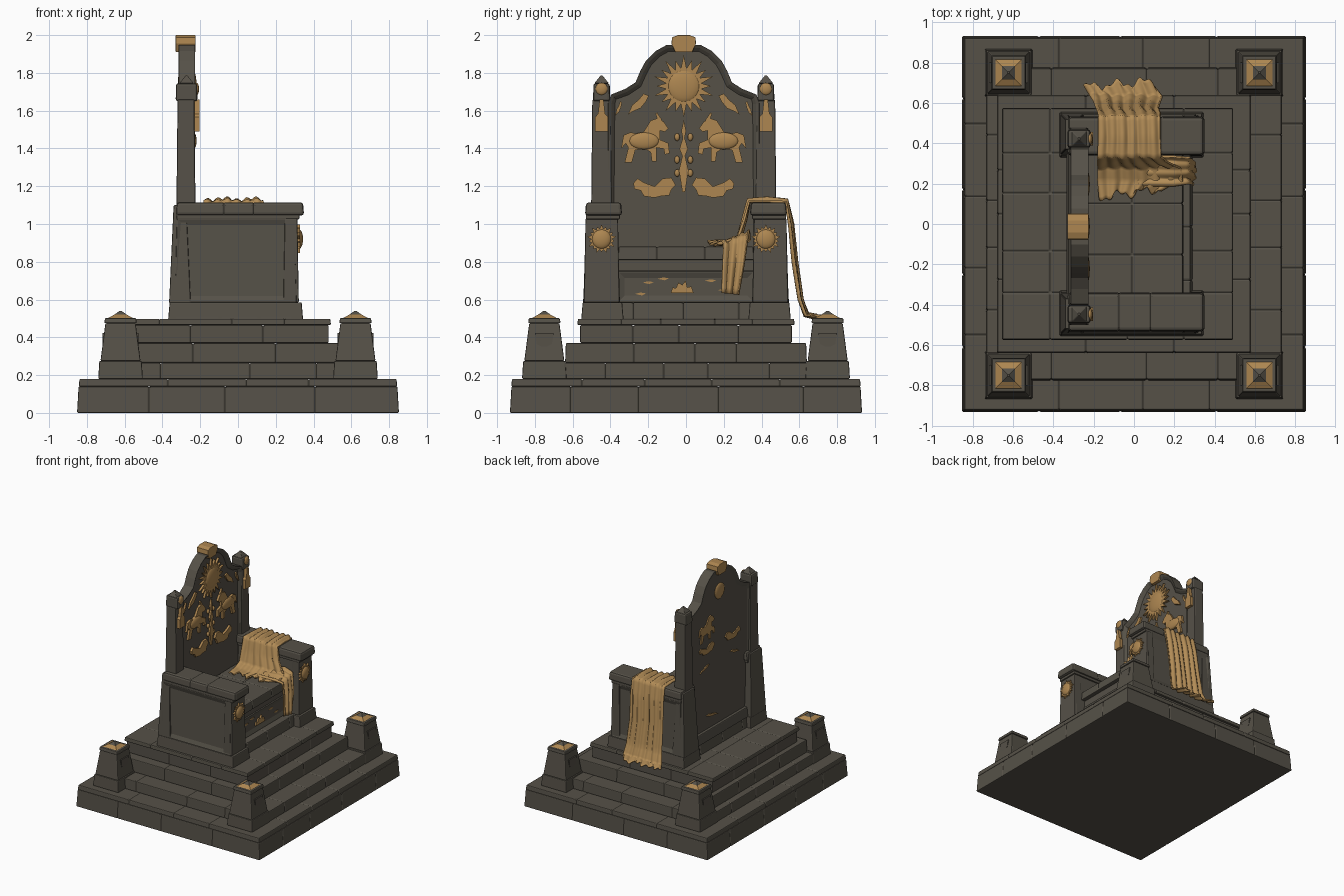
import bpy, bmesh, math, random
from mathutils import Vector, Matrix

if "Cube" in bpy.data.objects:
    bpy.data.objects.remove(bpy.data.objects["Cube"])
random.seed(4)

def material(name, rgb):
    m = bpy.data.materials.new(name)
    m.diffuse_color = (*rgb, 1)
    m.use_nodes = True
    m.node_tree.nodes["Principled BSDF"].inputs["Base Color"].default_value = m.diffuse_color
    return m

STONE = material("dark stone", (0.092, 0.082, 0.064))
GOLD = material("worn gold", (0.42, 0.24, 0.082))
CLOTH = material("ochre cloth", (0.45, 0.265, 0.095))

def finish(name, bm, mat, bevel=0, smooth=False):
    bmesh.ops.recalc_face_normals(bm, faces=bm.faces[:])
    me = bpy.data.meshes.new(name)
    bm.to_mesh(me)
    bm.free()
    me.materials.append(mat)
    for p in me.polygons:
        p.use_smooth = smooth
    ob = bpy.data.objects.new(name, me)
    bpy.context.collection.objects.link(ob)
    if bevel:
        b = ob.modifiers.new("worn edges", 'BEVEL')
        b.width, b.segments, b.limit_method = bevel, 2, 'ANGLE'
        b.angle_limit = math.radians(65)
    return ob

def stone(name, x0, x1, y0, y1, z0, z1, t=0, nx=0, ny=0, mat=STONE, bevel=0.006, panel=None):
    """Block with tapered top, pinched masonry seams and an optional sunk panel."""
    y0, y1 = min(y0, y1), max(y0, y1)
    c = Vector(((x0 + x1) / 2, (y0 + y1) / 2, (z0 + z1) / 2))
    d = Vector((x1 - x0, y1 - y0, z1 - z0))
    bm = bmesh.new()
    bmesh.ops.create_cube(bm, size=1)
    for v in bm.verts:
        top = v.co.z > 0
        for a in (0, 1):
            v.co[a] *= d[a] - (2 * t if top else 0)
        v.co.z *= d.z
        v.co += c
    seams = []
    for a, n, lo in ((0, nx, x0), (1, ny, y0)):
        for i in range(1, n):
            s = lo + d[a] * (i + random.uniform(-.2, .2)) / n
            seams.append((a, s))
            no = Vector((a == 0, a == 1, 0))
            for o in (-.008, 0, .008):
                co = c.copy()
                co[a] = s + o
                bmesh.ops.bisect_plane(bm, geom=bm.verts[:] + bm.edges[:] + bm.faces[:], plane_co=co, plane_no=no)
    for a, s in seams:
        for v in bm.verts:
            if abs(v.co[a] - s) < 1e-4:
                o = 1 - a
                if abs(v.co[o] - c[o]) > d[o] / 2 - t - .001:
                    v.co[o] -= math.copysign(.004, v.co[o] - c[o])
                if v.co.z > z1 - 1e-4:
                    v.co.z -= .004
    if panel:
        bm.normal_update()
        fs = [f for f in bm.faces if f.normal.dot(Vector(panel)) > .9]
        bmesh.ops.inset_individual(bm, faces=fs, thickness=.05, depth=-.014)
    return finish(name, bm, mat, bevel)

def plate(name, pts, x, thick, mat=GOLD, insets=None, bevel=0):
    """Outline in y, z extruded along x; insets = steps of (margin, front depth, back depth)."""
    bm = bmesh.new()
    f = bm.faces.new([bm.verts.new((x, y, z)) for y, z in pts])
    r = bmesh.ops.extrude_face_region(bm, geom=[f])
    for v in r["geom"]:
        if isinstance(v, bmesh.types.BMVert):
            v.co.x += thick
    bmesh.ops.recalc_face_normals(bm, faces=bm.faces[:])
    for margin, front, back in insets or ():
        for sgn, dep in ((1, front), (-1, back)):
            fs = [q for q in bm.faces if q.normal.x * sgn > .9 and len(q.verts) > 4]
            bmesh.ops.inset_individual(bm, faces=fs, thickness=margin, depth=-dep)
    return finish(name, bm, mat, bevel)

def boss(name, x, y, z, rx, ry, rz, mat=GOLD):
    bm = bmesh.new()
    bmesh.ops.create_uvsphere(bm, u_segments=20, v_segments=12, radius=1,
                              matrix=Matrix.Translation((x, y, z)) @ Matrix.Diagonal((rx, ry, rz, 1)))
    return finish(name, bm, mat, smooth=True)

def sun(name, x, y, z, r, ray, n, thick=.014):
    pts = []
    for i in range(2 * n):
        a = math.pi * i / n
        q = ray * (1 if i % 4 == 0 else .88) if i % 2 == 0 else r * 1.08
        pts.append((y + q * math.sin(a), z + q * math.cos(a)))
    plate(name + "_rays", pts, x, thick)
    boss(name + "_disc", x + thick * .6, y, z, .022, r, r)

def relief(name, pts, x, cy, cz, sy, sz, thick=.016, mat=GOLD):
    plate(name, [(cy + sy * p, cz + sz * q) for p, q in pts], x, thick, mat)

def drape(name, rows, push, folds, amp, rag=.0):
    """Cloth lofted through rows of (edge a, edge b), rippled along push, with ragged ends."""
    bm = bmesh.new()
    n, sub, grid = 48, 5, []
    total = (len(rows) - 1) * sub
    for i in range(total + 1):
        k = min(i // sub, len(rows) - 2)
        f = i / sub - k
        a, b = (Vector(rows[k][j]).lerp(Vector(rows[k + 1][j]), f) for j in (0, 1))
        p = Vector(push[k]).lerp(Vector(push[k + 1]), f)
        end = max(0, 1 - min(i, total - i) / sub) * (-1 if i < total / 2 else 1)
        line = []
        for j in range(n + 1):
            u = j / n
            w = .7 * math.sin(u * folds * math.tau + .6 * math.sin(i * .2)) + .5 * math.sin(u * 13 + i * .13)
            q = a.lerp(b, u) + p * amp * (w + .6)
            q.y += end * rag * (math.sin(u * 17) + .6 * math.sin(u * 41 + 1))
            line.append(bm.verts.new(q))
        grid.append(line)
    for r, s in zip(grid, grid[1:]):
        for j in range(n):
            bm.faces.new((r[j], r[j + 1], s[j + 1], s[j]))
    ob = finish(name, bm, CLOTH, smooth=True)
    m = ob.modifiers.new("thickness", 'SOLIDIFY')
    m.thickness, m.offset = .01, 0

# base slab and three steps
stone("base_slab", -.852, .852, -.932, .932, 0, .14, .008, 4, 5)
stone("base_lip", -.843, .843, -.925, .925, .14, .18, .004, 4, 5)
stone("lower_step", -.735, .735, -.775, .775, .18, .265, .004, 4, 5)
stone("middle_step", -.68, .58, -.64, .64, .265, .37, .004, 3, 4)
stone("upper_step_riser", -.64, .48, -.56, .56, .37, .465, 0, 3, 4)
stone("upper_step_tread", -.655, .492, -.575, .575, .465, .498, .003, 4, 5)

# corner pedestals with gold caps and stone tips
for sx in (-1, 1):
    for sy in (-1, 1):
        px, py = .622 * sx, .75 * sy
        def ped(part, h, z0, z1, t, mat=STONE, bev=.006):
            stone("pedestal_" + part, px - h, px + h, py - h, py + h, z0, z1, t, mat=mat, bevel=bev)
        ped("foot", .118, .18, .275, .006)
        ped("shaft", .106, .275, .475, .026)
        ped("cap", .086, .475, .502, .004)
        ped("gold_top", .066, .502, .52, .033, GOLD, .002)
        ped("tip", .033, .52, .54, .028, STONE, .001)
        for s in (-1, 1):
            relief("pedestal_carving", [(-1, .9), (1, .9), (.8, -.1), (.3, -.3), (0, -1), (-.3, -.3), (-.8, -.1)],
                   px + s * .086 - .01, py, .37, .05, .06, .02, STONE)

# throne plinth and seat
stone("throne_plinth", -.335, .29, -.555, .545, .495, .585, .01, 3, 4)
stone("seat_front", -.25, .225, -.36, .36, .585, .75, 0, panel=(1, 0, 0))
stone("seat_band", -.25, .215, -.36, .36, .75, .81)
stone("seat_slab", -.25, .245, -.36, .36, .81, .88, .004, 2, 3)
relief("seat_half_sun", [(-1, -.6), (-.85, .1), (-.55, .0), (-.35, .75), (0, .45), (.3, 1), (.45, .1),
                         (.8, .25), (1, -.6)], .208, -.02, .66, .06, .04)
for y, z in ((-.2, .69), (-.12, .71), (.13, .7), (.2, .65), (-.24, .63)):
    relief("seat_gold_fleck", [(-1, 0), (0, .6), (1, .2), (.2, -.7)], .206, y, z, .03, .012, .01)

# arms with sunk side panels, caps and front suns
for s in (-1, 1):
    stone("arm_foot", -.37, .345, s * .33, s * .555, .49, .585, .008)
    stone("arm_body", -.335, .31, s * .35, s * .545, .585, 1.03, .012, panel=(0, s, 0))
    stone("arm_front_pier", .24, .322, s * .352, s * .54, .585, 1.03, .008)
    stone("arm_neck", -.325, .325, s * .35, s * .53, 1.025, 1.05)
    stone("arm_cap", -.33, .35, s * .338, s * .535, 1.045, 1.115, .006, 3, bevel=.015)
    sun("arm_sun", .314, s * .435 - .012, .92, .052, .078, 18)

# tall back: framed slab with stepped arch, and side posts
YC = -.012
half = [(.4, .5), (.4, 1.64), (.385, 1.685), (.31, 1.715), (.255, 1.75), (.23, 1.81), (.2, 1.865),
        (.15, 1.915), (.09, 1.948)]
plate("back_slab", [(YC + y, z) for y, z in half] + [(YC - y, z) for y, z in half[::-1]],
      -.315, .09, STONE, ((.018, .01, .006), (.018, .016, .008)), .004)
plate("arch_keystone", [(YC - .045, 1.91), (YC + .045, 1.91), (YC + .065, 1.955), (YC + .062, 1.988), (YC + .03, 2.0),
                        (YC - .03, 2.0), (YC - .062, 1.988), (YC - .065, 1.955)], -.33, .105, GOLD, None, .004)
stone("back_lower_rail", -.335, -.25, -.4, .38, .58, .66, .012)
for s in (-1, 1):
    y = YC + s * .435
    stone("back_post_foot", -.365, -.25, s * .345, s * .545, .58, 1.1, .024)
    stone("back_post", -.326, -.225, y - .055, y + .055, 1.09, 1.66, .006, bevel=.008)
    stone("post_head", -.33, -.215, y - .045, y + .045, 1.65, 1.745, .002, bevel=.012)
    stone("post_tip", -.31, -.235, y - .038, y + .038, 1.745, 1.785, .032, bevel=.003)
    boss("post_boss", -.22, y, 1.715, .014, .033, .033)
    relief("post_pendant", [(-.3, 1), (.3, 1), (.55, .1), (1, -.1), (1, -1), (-1, -1), (-1, -.1), (-.55, .1)],
           -.24, y, 1.575, .034, .085, .036)

# gold reliefs on the back, mirrored about the middle
horse = [(.95, .55), (.75, .85), (.5, 1), (.2, .9), (-.1, .4), (-.35, .3), (-.65, .38), (-.95, .25), (-1.05, -.35),
         (-.85, -.1), (-.75, -.3), (-.9, -.95), (-.6, -.95), (-.45, -.4), (-.05, -.35), (.2, -.5), (.25, -.9),
         (.45, -.9), (.45, -.3), (.75, -.35), (.8, -.6), (1, -.55), (.95, -.1), (.6, .05), (.6, .45), (.8, .4)]
lion = [(-1, .3), (-.8, .6), (-.5, .35), (0, .1), (.4, .6), (.8, .65), (1, .2), (.8, -.1), (.7, -.45), (.3, -.5),
        (0, -.6), (-.5, -.5), (-.65, -.15), (-.95, -.05)]
wing = [(-1, -1), (-.6, -.1), (0, .4), (.5, 1), (1, .8), (.7, .2), (.2, -.4), (-.5, -.7)]
FX = -.253
sun("crown_sun", FX, YC, 1.73, .088, .165, 20, .02)
for s in (-1, 1):
    relief("horse_relief", horse, FX, YC + s * .2, 1.44, -s * .125, .12, .02)
    boss("horse_body", FX + .016, YC + s * .21, 1.44, .018, .08, .045)
    relief("lion_relief", lion, FX, YC + s * .155, 1.19, -s * .112, .085, .02)
    relief("wing_relief", wing, FX, YC + s * .24, 1.635, -s * .055, .055)
    relief("small_leaf", wing, FX, YC + s * .345, 1.61, -s * .018, .04)
    relief("corner_leaf", wing, FX, YC + s * .13, 1.56, s * .02, .03)
    relief("back_lion", lion, -.31, YC + s * .17, 1.33, -s * .1, .06)
    relief("back_leaf", wing, -.31, YC + s * .2, 1.18, -s * .06, .02, .014)
    for z in (1.27, 1.34, 1.46):
        boss("stem_bud", FX + .008, YC + s * .035, z, .012, .014, .02)
relief("stem", [(0, 1), (.5, .7), (.2, .5), (.9, .2), (.3, 0), (1, -.4), (.3, -1), (-.3, -1), (-1, -.4), (-.3, 0),
                (-.9, .2), (-.2, .5), (-.5, .7)], FX, YC, 1.36, .025, .19, .018)
boss("back_disc", -.303, YC, 1.76, .014, .065, .065)
relief("back_horse", horse, -.31, YC + .17, 1.5, -.1, .1)
relief("back_low_fleck", wing, -.31, YC + .1, .76, .08, .02, .014)

# cloth thrown over the +y arm, spilling on the seat and outer steps
rows = [((-.17, .13, .893), (.16, .18, .892)), ((-.18, .22, .895), (.24, .21, .895)),
        ((-.18, .285, .92), (.235, .285, .92)), ((-.18, .315, 1.02), (.17, .315, 1.02)),
        ((-.18, .335, 1.118), (.135, .335, 1.118)), ((-.175, .43, 1.122), (.13, .43, 1.122)),
        ((-.175, .53, 1.118), (.13, .53, 1.118)), ((-.18, .55, 1.0), (.13, .55, 1.0)),
        ((-.19, .57, .8), (.12, .57, .8)), ((-.2, .6, .6), (.13, .6, .6)),
        ((-.22, .635, .515), (.14, .63, .515)), ((-.25, .68, .504), (.1, .71, .504))]
push = [(0, 0, 1), (0, 0, 1), (0, -.6, .8), (0, -1, 0), (0, -.4, .7), (0, 0, 1), (0, .4, .7), (0, 1, 0), (0, 1, 0),
        (0, 1, .1), (0, .7, .7), (0, 0, .8)]
drape("arm_cloth", rows, push, 6, .011, .018)
drape("hanging_cloth", [((.02, .19, .895), (.02, .34, .91)), ((.2, .19, .895), (.2, .335, .96)),
                        ((.26, .2, .885), (.27, .33, .94)), ((.275, .195, .78), (.295, .31, .8)),
                        ((.285, .19, .635), (.3, .28, .625))],
      [(0, 0, 1), (0, 0, 1), (.7, 0, .7), (1, 0, 0), (1, 0, 0)], 3, .008)
